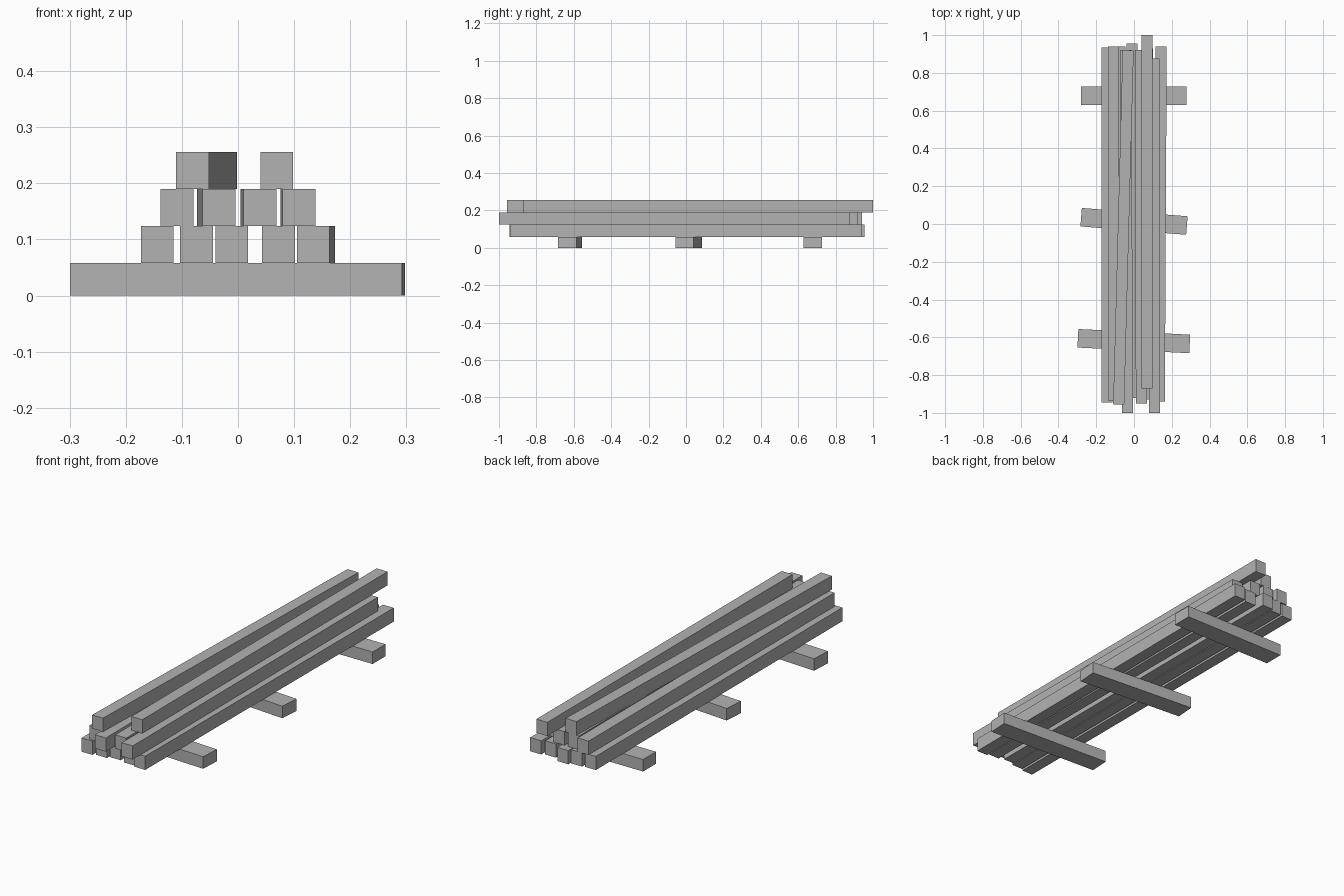
import bpy
from math import atan2, hypot

cube = bpy.data.objects.get("Cube")
if cube:
    bpy.data.objects.remove(cube, do_unlink=True)

grey = bpy.data.materials.new("plain_grey")
grey.use_nodes = True
colour = (0.45, 0.45, 0.45, 1)
grey.diffuse_color = colour
grey.node_tree.nodes["Principled BSDF"].inputs["Base Color"].default_value = colour


def bar(name, start, end, width, bottom, top):
    """Square-cut bar lying between two points on the ground plan."""
    dx, dy = end[0] - start[0], end[1] - start[1]
    centre = ((start[0] + end[0]) / 2, (start[1] + end[1]) / 2, (bottom + top) / 2)
    bpy.ops.mesh.primitive_cube_add(size=1, location=centre)
    ob = bpy.context.object
    ob.name = name
    ob.scale = (hypot(dx, dy), width, top - bottom)
    ob.rotation_euler.z = atan2(dy, dx)
    ob.data.materials.append(grey)


# Cross supports on the ground: left end, right end
SUPPORT_TOP = 0.058
supports = {
    "front_support": ((-0.297, -0.605), (0.295, -0.635)),
    "middle_support": ((-0.28, 0.036), (0.28, -0.008)),
    "back_support": ((-0.28, 0.678), (0.278, 0.678)),
}
for name, (a, b) in supports.items():
    bar(name, a, b, 0.098, 0, SUPPORT_TOP)

# Stacked beams: front x, sideways drift towards the back, front y, back y
BEAM_WIDTH, BEAM_HEIGHT = 0.0585, 0.066
layers = {
    "lower": [(-0.144, 0, -0.945, 0.935), (-0.074, 0, -0.935, 0.94),
              (-0.011, 0, -0.92, 0.955), (0.072, 0, -0.93, 0.93),
              (0.134, 0.01, -0.94, 0.94)],
    "middle": [(-0.109, 0, -0.935, 0.94), (-0.034, -0.01, -1, 0.92),
               (0.039, -0.005, -0.95, 0.92), (0.109, -0.004, -1, 0.875)],
    "upper": [(-0.081, 0.05, -0.955, 0.92), (0.069, 0, -0.87, 1)],
}
for level, (layer, beams) in enumerate(layers.items()):
    bottom = SUPPORT_TOP + level * BEAM_HEIGHT
    for i, (x, drift, front, back) in enumerate(beams, 1):
        bar(f"{layer}_beam_{i}", (x, front), (x + drift, back),
            BEAM_WIDTH, bottom, bottom + BEAM_HEIGHT)
